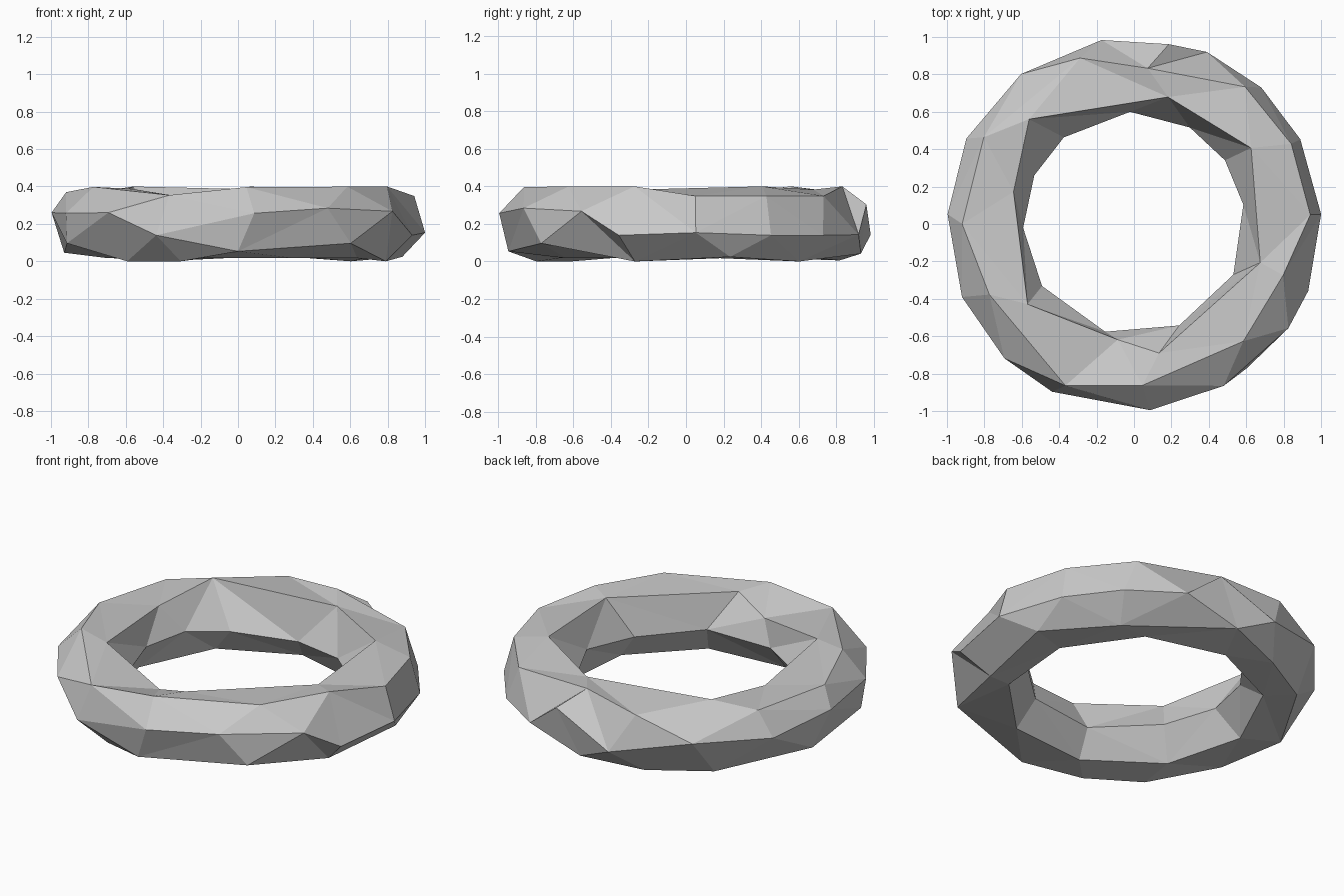
import bpy
import bmesh
from math import cos, sin, radians
from mathutils import Vector

default_cube = bpy.data.objects.get("Cube")
if default_cube:
    bpy.data.objects.remove(default_cube, do_unlink=True)

RING_RADIUS, TUBE_RADIUS, HEIGHT = 0.8, 0.207, 0.4

# Irregular loops round the ring: (angle round the ring, angle round the tube)
outer_rim = [(3, -13), (27, -17), (47, -17), (67, -16), (79, 30), (100, -16),
             (127, 10), (153, 5), (177, 17), (203, 16), (226, 17), (244, -17),
             (275, 16), (299, 24), (326, 19), (339, -17)]
outer_top = [(3, 46), (27, 46), (51, 46), (85, 80), (108, 50), (150, 52),
             (180, 55), (206, 73), (247, 48), (273, 72), (313, 74), (341, 78)]
inner_top = [(-17, 117), (33, 105), (75, 118), (135, 92), (165, 130),
             (217, 115), (262, 148), (281, 118)]
inner_rim = [(10, 175), (35, 185), (60, 190), (92, 195), (129, 190),
             (154, 180), (182, 180), (214, 180), (255, 190), (294, 185), (333, 190)]
inner_base = [(angle, 242) for angle in range(15, 360, 40)]
outer_base = [(15, -58), (45, -75), (87, -50), (110, -70), (135, -65), (172, -48),
              (201, -30), (226, -75), (249, -75), (270, -45), (308, -30), (341, -80)]


def ring_point(angle, tube):
    """Point on the tube surface, flattened at the top and the bottom."""
    a, t = radians(angle), radians(tube)
    radius = RING_RADIUS + TUBE_RADIUS * cos(t)
    z = HEIGHT / 2 + TUBE_RADIUS * sin(t)
    return Vector((radius * cos(a), radius * sin(a), min(max(z, 0), HEIGHT)))


def zip_loops(bm, first, second):
    """Join two closed loops with triangles, taking the shorter diagonal."""
    i = j = 0
    while i < len(first) or j < len(second):
        p, q = first[i % len(first)], second[j % len(second)]
        next_p, next_q = first[(i + 1) % len(first)], second[(j + 1) % len(second)]
        step_first = (next_p.co - q.co).length < (next_q.co - p.co).length
        if j == len(second) or (step_first and i < len(first)):
            bm.faces.new((p, next_p, q))
            i += 1
        else:
            bm.faces.new((p, next_q, q))
            j += 1


# Faceted ring
bm = bmesh.new()
profiles = [outer_rim, outer_top, inner_top, inner_rim, inner_base, outer_base]
loops = [[bm.verts.new(ring_point(*point)) for point in profile] for profile in profiles]
for loop, following in zip(loops, loops[1:] + loops[:1]):
    zip_loops(bm, loop, following)
bmesh.ops.recalc_face_normals(bm, faces=bm.faces)

mesh = bpy.data.meshes.new("faceted_ring")
bm.to_mesh(mesh)
bm.free()
ring = bpy.data.objects.new("faceted_ring", mesh)
bpy.context.collection.objects.link(ring)

# Plain grey material
grey = bpy.data.materials.new("plain_grey")
grey.use_nodes = True
colour = (0.58, 0.58, 0.58, 1)
grey.diffuse_color = colour
grey.node_tree.nodes["Principled BSDF"].inputs["Base Color"].default_value = colour
mesh.materials.append(grey)
